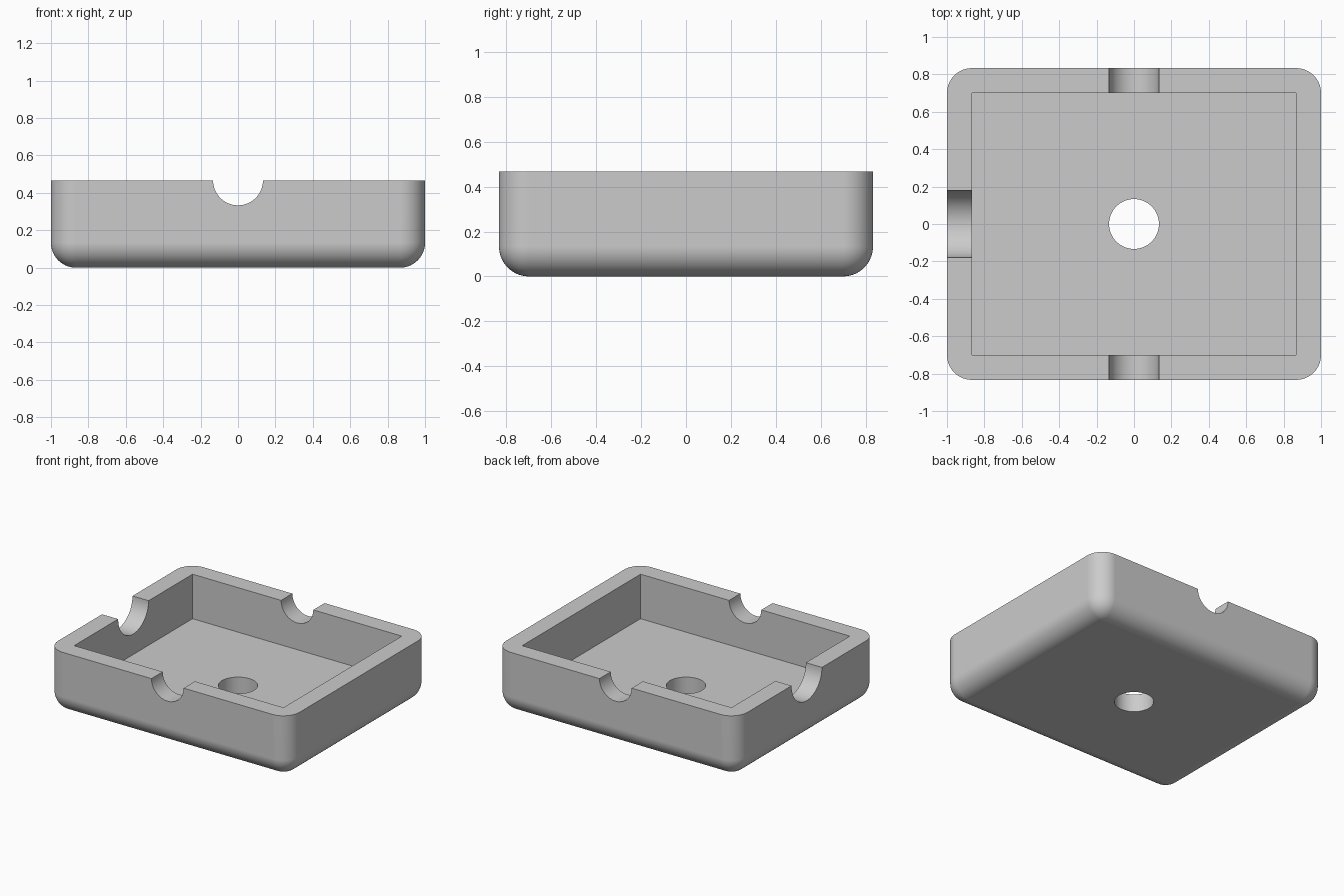
import bpy
import bmesh
from math import radians
from mathutils import Matrix, Vector

default = bpy.data.objects.get("Cube")
if default:
    bpy.data.objects.remove(default, do_unlink=True)

U = 2 / 15                                # wall, floor and fillet size
SIZE = Vector((15, 12.5, 3.5)) * U
TOP = SIZE.z

grey = bpy.data.materials.new("plain grey")
grey.use_nodes = True
colour = (0.6, 0.6, 0.6, 1)
grey.diffuse_color = colour
grey.node_tree.nodes["Principled BSDF"].inputs["Base Color"].default_value = colour


def make_object(name, bm):
    mesh = bpy.data.meshes.new(name)
    bm.to_mesh(mesh)
    bm.free()
    obj = bpy.data.objects.new(name, mesh)
    obj.data.materials.append(grey)
    bpy.context.collection.objects.link(obj)
    return obj


def box(size, centre):
    bm = bmesh.new()
    bmesh.ops.create_cube(bm, size=1)
    bmesh.ops.scale(bm, vec=size, verts=bm.verts)
    bmesh.ops.translate(bm, vec=centre, verts=bm.verts)
    return bm


def cylinder(name, radius, length, centre, axis):
    turn = Vector((0, 0, 1)).rotation_difference(Vector(axis)).to_matrix().to_4x4()
    bm = bmesh.new()
    bmesh.ops.create_cone(bm, cap_ends=True, segments=64, radius1=radius,
                          radius2=radius, depth=length,
                          matrix=Matrix.Translation(centre) @ turn)
    return make_object(name, bm)


# Solid tray body: every edge rounded except the flat rim
bm = box(SIZE, (0, 0, TOP / 2))
edges = [e for e in bm.edges if min(v.co.z for v in e.verts) < TOP / 2]
bmesh.ops.bevel(bm, geom=edges, offset=U, segments=14, profile=0.5,
                affect='EDGES', clamp_overlap=False)
tray = make_object("tray", bm)

# Cutters: square pocket, drain hole, two end notches and one wider side notch
pocket = box((SIZE.x - 2 * U, SIZE.y - 2 * U, TOP), (0, 0, U + TOP / 2))
cutters = [
    make_object("pocket_cutter", pocket),
    cylinder("floor_hole_cutter", U, 4 * U, (0, 0, U / 2), (0, 0, 1)),
    cylinder("front_notch_cutter", U, 3 * U, (0, -SIZE.y / 2, TOP), (0, 1, 0)),
    cylinder("back_notch_cutter", U, 3 * U, (0, SIZE.y / 2, TOP), (0, 1, 0)),
    cylinder("side_notch_cutter", 1.35 * U, 3 * U, (-SIZE.x / 2, 0, TOP), (1, 0, 0)),
]

bpy.ops.object.select_all(action='DESELECT')
tray.select_set(True)
bpy.context.view_layer.objects.active = tray
for cutter in cutters:
    cutter.hide_render = True
    cut = tray.modifiers.new(cutter.name, 'BOOLEAN')
    cut.operation = 'DIFFERENCE'
    cut.solver = 'EXACT'
    cut.object = cutter
    bpy.ops.object.modifier_apply(modifier=cut.name)
    bpy.data.objects.remove(cutter, do_unlink=True)

# Smooth fillets, flat walls
bpy.ops.object.shade_smooth_by_angle(angle=radians(30))
weighted = tray.modifiers.new("flat_walls", 'WEIGHTED_NORMAL')
weighted.keep_sharp = True
